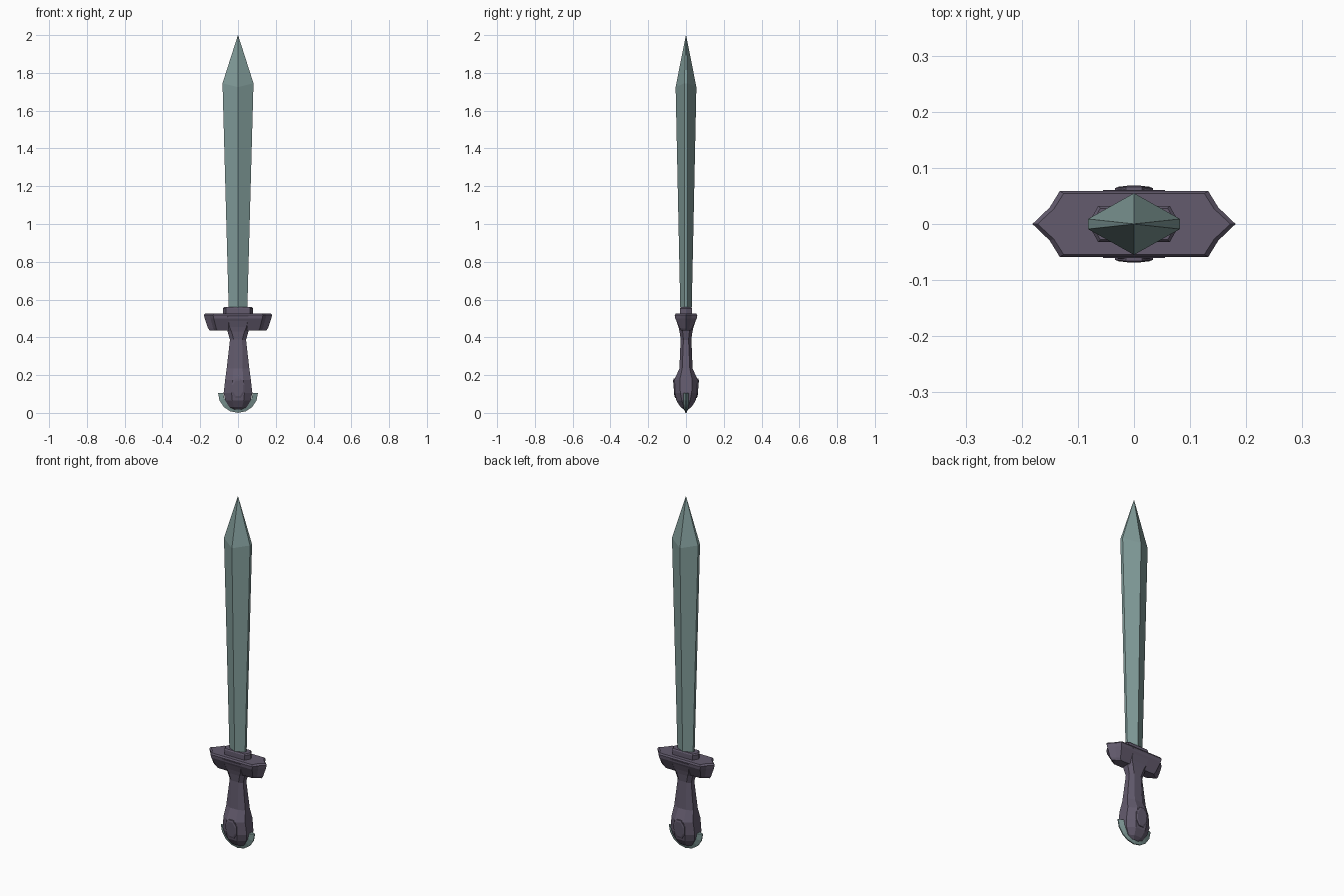
import bpy, bmesh
from math import sin, cos, pi, radians

if "Cube" in bpy.data.objects:
    bpy.data.objects.remove(bpy.data.objects["Cube"])


def material(name, color):
    m = bpy.data.materials.new(name)
    m.diffuse_color = color
    m.use_nodes = True
    m.node_tree.nodes["Principled BSDF"].inputs["Base Color"].default_value = m.diffuse_color
    return m


TEAL = material("teal_metal", (0.22, 0.33, 0.32, 1))
PURPLE = material("purple_metal", (0.125, 0.105, 0.155, 1))


def loft(name, rings, mat):
    """Skin a list of equally long point rings and cap both ends."""
    bm = bmesh.new()
    vs = [[bm.verts.new(p) for p in ring] for ring in rings]
    n = len(vs[0])
    for a, b in zip(vs, vs[1:]):
        for i in range(n):
            j = (i + 1) % n
            bm.faces.new((a[i], a[j], b[j], b[i]))
    bm.faces.new(vs[0])
    bm.faces.new(vs[-1])
    bmesh.ops.remove_doubles(bm, verts=bm.verts, dist=1e-5)
    bmesh.ops.recalc_face_normals(bm, faces=bm.faces)
    me = bpy.data.meshes.new(name)
    bm.to_mesh(me)
    bm.free()
    me.materials.append(mat)
    ob = bpy.data.objects.new(name, me)
    bpy.context.collection.objects.link(ob)
    return ob


def diamond(z, w, d, e, ridge_z=None):
    """Hexagonal blade section: central ridges and narrow flat edges."""
    r = z if ridge_z is None else ridge_z
    return [(w, -e, z), (w, e, z), (0, d, r), (-w, e, z), (-w, -e, z), (0, -d, r)]


def octagon(z, w, d, c, e):
    """Section w x d with front flats of half width c and side flats of half width e."""
    return [(w, -e, z), (w, e, z), (c, d, z), (-c, d, z),
            (-w, e, z), (-w, -e, z), (-c, -d, z), (c, -d, z)]


# Blade
loft("blade", [diamond(0.54, 0.049, 0.03, 0.007),
               diamond(1.745, 0.082, 0.055, 0.009, 1.725),
               diamond(2.0, 0.0004, 0.0004, 0.0002)], TEAL)


# Cross guard: pointed ends, flaring upwards
def guard_ring(z, w, d):
    half = [(w, 0), (w * 0.83, d * 0.5), (w * 0.73, d)]
    back = half + [(-x, y) for x, y in reversed(half)]
    return [(x, y, z) for x, y in back] + [(x, -y, z) for x, y in reversed(back[1:-1])]


loft("cross_guard", [guard_ring(0.435, 0.148, 0.026), guard_ring(0.447, 0.158, 0.032),
                     guard_ring(0.5, 0.176, 0.057), guard_ring(0.518, 0.181, 0.059),
                     guard_ring(0.527, 0.172, 0.054)], PURPLE)

# Hub joining grip and guard
loft("guard_hub", [octagon(0.385, 0.042, 0.028, 0.022, 0.013),
                   octagon(0.43, 0.055, 0.034, 0.034, 0.018),
                   octagon(0.455, 0.064, 0.04, 0.045, 0.022),
                   octagon(0.515, 0.068, 0.0605, 0.055, 0.035)], PURPLE)

# Blade collar
loft("blade_collar", [octagon(0.51, 0.08, 0.032, 0.064, 0.003),
                      octagon(0.553, 0.08, 0.032, 0.064, 0.003),
                      octagon(0.56, 0.074, 0.028, 0.06, 0.003)], PURPLE)

# Grip flowing into the rounded pommel
loft("grip_and_pommel", [octagon(*r) for r in [
    (0.018, 0.022, 0.012, 0.012, 0.006),
    (0.032, 0.047, 0.03, 0.022, 0.012),
    (0.065, 0.067, 0.051, 0.03, 0.022),
    (0.105, 0.076, 0.058, 0.034, 0.03),
    (0.175, 0.068, 0.062, 0.028, 0.033),
    (0.235, 0.06, 0.035, 0.024, 0.02),
    (0.4, 0.041, 0.028, 0.022, 0.013)]], PURPLE)

# Oval studs on both faces of the pommel
for side, name in ((-1, "front_stud"), (1, "back_stud")):
    rings = []
    for k, lift in ((1, -0.012), (1, 0.004), (0.8, 0.007)):
        ring = []
        for i in range(8):
            a = 2 * pi * (i + 0.5) / 8
            z = 0.13 + 0.056 * k * sin(a)
            y = 0.058 + (z - 0.13) * 0.08 + lift
            ring.append((0.037 * k * cos(a), side * y, z))
        rings.append(ring)
    loft(name, rings, PURPLE)

# Crescent edge wrapped around the pommel, sharp on the outside
rings = []
for i in range(9):
    a = radians(180 + 180 * i / 8)
    ring = []
    for r, y in ((0.078, -0.014), (0.106, -0.003), (0.106, 0.003), (0.078, 0.014)):
        ring.append((r * cos(a), y, 0.106 + r * sin(a)))
    rings.append(ring)
loft("pommel_crescent", rings, TEAL)
